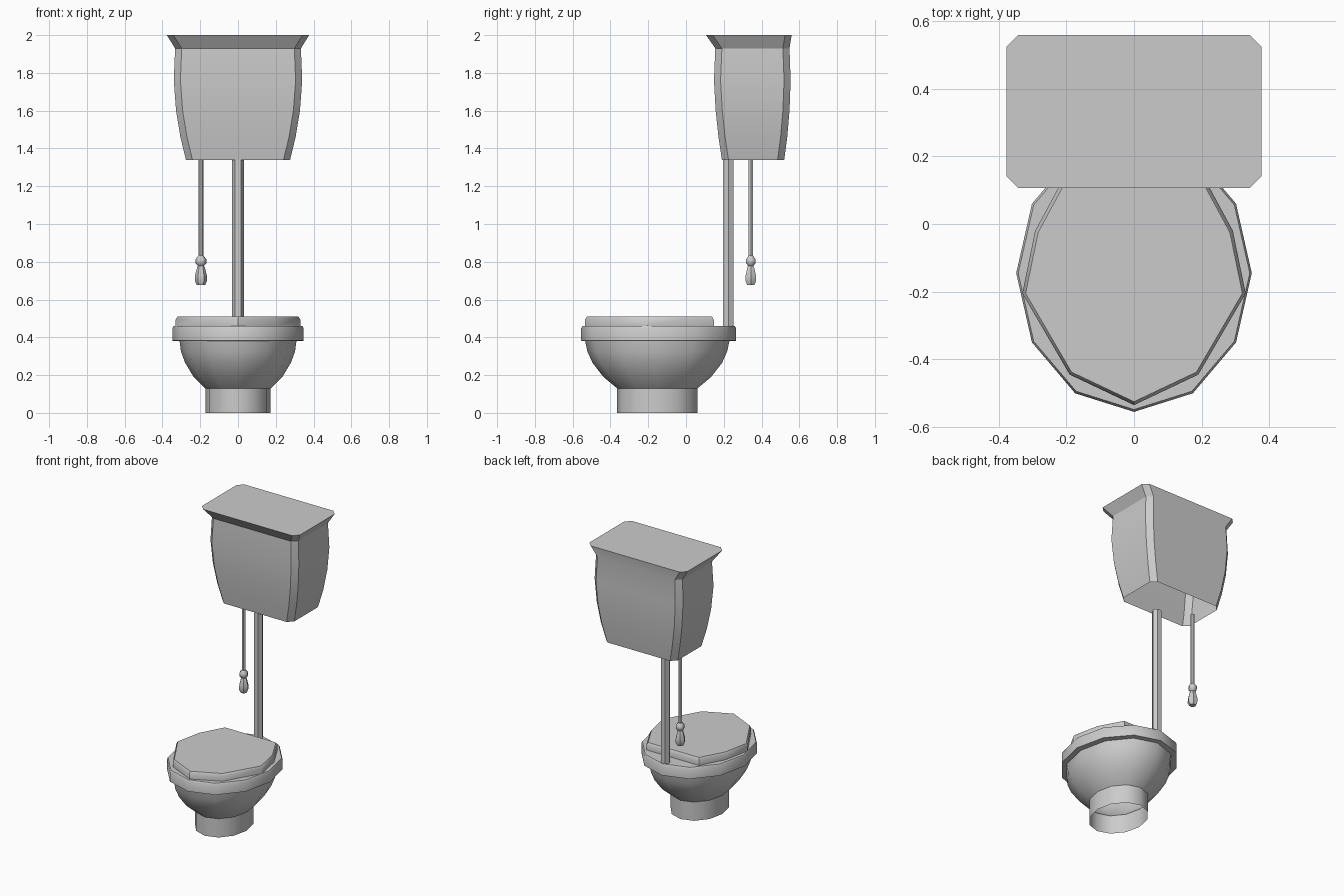
import bpy, bmesh, math

if "Cube" in bpy.data.objects:
    bpy.data.objects.remove(bpy.data.objects["Cube"])


def loft(name, rings, cap_bottom=False, cap_top=False, angle=40):
    """Skin a stack of equal-length rings, bottom to top."""
    bm = bmesh.new()
    loops = [[bm.verts.new(p) for p in ring] for ring in rings]
    n = len(loops[0])
    for a, b in zip(loops, loops[1:]):
        for i in range(n):
            j = (i + 1) % n
            bm.faces.new((a[i], a[j], b[j], b[i]))
    if cap_bottom:
        bm.faces.new(loops[0][::-1])
    if cap_top:
        bm.faces.new(loops[-1])
    bmesh.ops.recalc_face_normals(bm, faces=bm.faces)
    mesh = bpy.data.meshes.new(name)
    bm.to_mesh(mesh)
    bm.free()
    ob = bpy.data.objects.new(name, mesh)
    bpy.context.collection.objects.link(ob)
    bpy.ops.object.select_all(action='DESELECT')
    ob.select_set(True)
    bpy.context.view_layer.objects.active = ob
    bpy.ops.object.shade_smooth_by_angle(angle=math.radians(angle))
    return ob


def ellipse(cx, cy, rx, ry, z, n=12, start=-90):
    angles = [math.radians(start + 360 * i / n) for i in range(n)]
    return [(cx + rx * math.cos(a), cy + ry * math.sin(a), z) for a in angles]


def chamfered(hx, y0, y1, z, c=0.035):
    return [(-hx + c, y0, z), (hx - c, y0, z), (hx, y0 + c, z), (hx, y1 - c, z),
            (hx - c, y1, z), (-hx + c, y1, z), (-hx, y1 - c, z), (-hx, y0 + c, z)]


# Bowl and foot, open underneath
bowl_profile = [(0.173, 0.213, 0), (0.173, 0.213, 0.13), (0.235, 0.285, 0.19),
                (0.28, 0.343, 0.265), (0.302, 0.37, 0.325), (0.31, 0.383, 0.385)]
loft("bowl", [ellipse(0, -0.152, rx, ry, z) for rx, ry, z in bowl_profile])

# Seat rim
rim_profile = [(0.305, 0.375, 0.38), (0.348, 0.41, 0.382),
               (0.348, 0.41, 0.448), (0.342, 0.403, 0.46)]
loft("seat_rim", [ellipse(0, -0.145, rx, ry, z) for rx, ry, z in rim_profile],
     cap_top=True)

# Lid: half outline mirrored, straight at the back
half = [(0.19, -0.445), (0.33, -0.205), (0.292, -0.02), (0.202, 0.147)]
outline = [(0, -0.535)] + half + [(-x, y) for x, y in reversed(half)]


def lid_ring(s, z):
    return [(x * s, -0.194 + (y + 0.194) * s, z) for x, y in outline]


loft("lid", [lid_ring(1, 0.46), lid_ring(1, 0.494), lid_ring(0.97, 0.51)],
     cap_bottom=True, cap_top=True)

# Cistern with flared top, open underneath
tank_profile = [(0.276, 0.19, 0.52, 1.34), (0.305, 0.172, 0.536, 1.46),
                (0.328, 0.157, 0.548, 1.6), (0.34, 0.148, 0.554, 1.76),
                (0.333, 0.155, 0.548, 1.93), (0.377, 0.106, 0.559, 2.0)]
loft("cistern", [chamfered(*row) for row in tank_profile], cap_top=True, angle=25)

# Flush pipe
loft("flush_pipe", [ellipse(0, 0.224, 0.031, 0.031, z, 6, 0) for z in (0.455, 1.345)],
     angle=30)

# Pull cord with bead and grip
loft("pull_cord", [ellipse(-0.196, 0.343, 0.013, 0.013, z, 6, 0) for z in (0.82, 1.34)],
     angle=30)
grip_profile = [(0.022, 0.677), (0.033, 0.70), (0.032, 0.725), (0.02, 0.772),
                (0.016, 0.778), (0.029, 0.793), (0.029, 0.813), (0.014, 0.832)]
loft("pull_grip", [ellipse(-0.196, 0.343, r, r, z, 6, 0) for r, z in grip_profile],
     cap_bottom=True, cap_top=True, angle=50)
